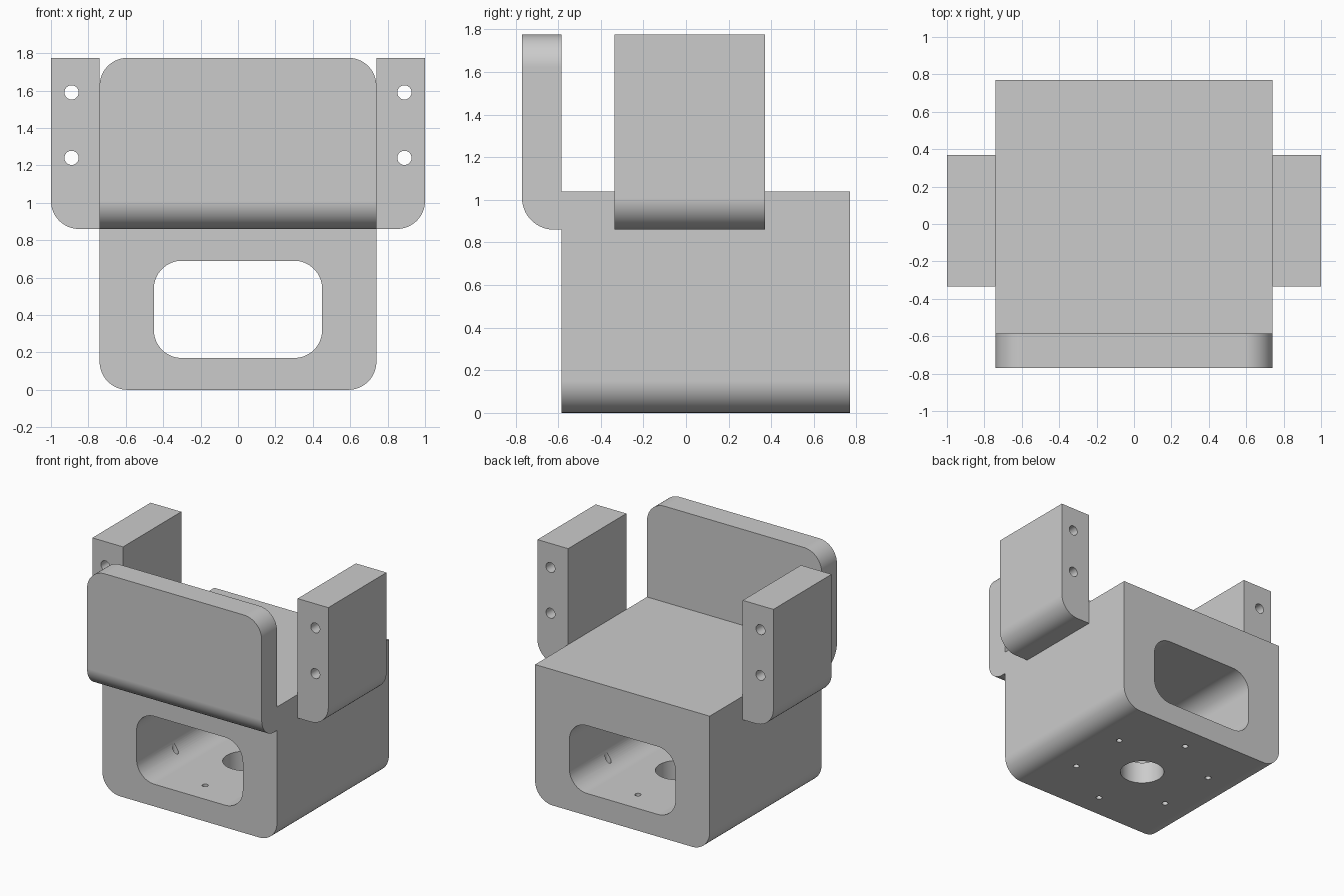
import bpy, bmesh
from math import sin, cos, pi, radians
from mathutils import Matrix, Vector

cube = bpy.data.objects.get("Cube")
if cube:
    bpy.data.objects.remove(cube, do_unlink=True)

# One plain grey for the whole part
grey = bpy.data.materials.new("plain_grey")
grey.use_nodes = True
colour = (0.6, 0.6, 0.6, 1)
grey.diffuse_color = colour
grey.node_tree.nodes["Principled BSDF"].inputs["Base Color"].default_value = colour

R = 0.15          # fillet radius
WIDE = 0.74       # half width of the body
FRONT, BACK = -0.585, 0.77
MID = (FRONT + BACK) / 2
TOP = 1.775
LEDGE = 0.86      # underside of arms and plate


def rounded(u0, u1, v0, v1, corners):
    """Rectangle outline; corners lists which of bl, br, tr, tl are filleted."""
    points = []
    for i, name in enumerate(("bl", "br", "tr", "tl")):
        u = u1 if name[1] == "r" else u0
        v = v1 if name[0] == "t" else v0
        if name not in corners:
            points.append((u, v))
            continue
        cu = u - R if name[1] == "r" else u + R
        cv = v - R if name[0] == "t" else v + R
        for k in range(17):
            a = pi + (i + k / 16) * pi / 2
            points.append((cu + R * cos(a), cv + R * sin(a)))
    return points


def make(name, bm):
    bmesh.ops.recalc_face_normals(bm, faces=bm.faces)
    mesh = bpy.data.meshes.new(name)
    bm.to_mesh(mesh)
    bm.free()
    mesh.materials.append(grey)
    ob = bpy.data.objects.new(name, mesh)
    bpy.context.collection.objects.link(ob)
    return ob


def extrude(name, outline, axis, start, end):
    """Extrude a (u, z) outline along x or y."""
    bm = bmesh.new()
    place = (lambda u, z: (u, start, z)) if axis == "y" else (lambda u, z: (start, u, z))
    face = bm.faces.new([bm.verts.new(place(u, z)) for u, z in outline])
    new = bmesh.ops.extrude_face_region(bm, geom=[face])["geom"]
    step = Vector((0, end - start, 0) if axis == "y" else (end - start, 0, 0))
    bmesh.ops.translate(bm, vec=step, verts=[g for g in new if isinstance(g, bmesh.types.BMVert)])
    return make(name, bm)


def drill(name, centre, radius, depth, along_y=False):
    bm = bmesh.new()
    turn = Matrix.Rotation(radians(90), 4, "X") if along_y else Matrix()
    bmesh.ops.create_cone(bm, cap_ends=True, segments=40, radius1=radius, radius2=radius,
                          depth=depth, matrix=Matrix.Translation(centre) @ turn)
    return make(name, bm)


def cut(ob, cutters):
    """Subtract the cutters, then bake the result and remove them."""
    for cutter in cutters:
        mod = ob.modifiers.new("cut", "BOOLEAN")
        mod.operation, mod.solver, mod.object = "DIFFERENCE", "EXACT", cutter
        cutter.hide_render = True
    bpy.context.view_layer.update()
    baked = bpy.data.meshes.new_from_object(
        ob.evaluated_get(bpy.context.evaluated_depsgraph_get()))
    ob.modifiers.clear()
    ob.data = baked
    for cutter in cutters:
        bpy.data.objects.remove(cutter, do_unlink=True)


# Body with the tunnel, the floor opening and a ring of six screw holes
body = extrude("body", rounded(-WIDE, WIDE, 0, 1.04, ("bl", "br")), "y", FRONT, BACK)
tunnel = extrude("tunnel_cutter", rounded(-0.45, 0.45, 0.17, 0.69, ("bl", "br", "tr", "tl")),
                 "y", FRONT - 0.1, BACK + 0.1)
tools = [tunnel, drill("floor_opening_cutter", (0, MID, 0.1), 0.16, 0.6)]
for i in range(6):
    a = radians(30 + 60 * i)
    tools.append(drill("screw_hole_cutter", (0.49 * cos(a), MID + 0.49 * sin(a), 0.1), 0.022, 0.6))
cut(body, tools)

# Side arms, each drilled front to back twice
arms = []
for side, s in (("left", 1), ("right", -1)):
    u0, u1 = sorted((s * WIDE, s))
    arm = extrude(side + "_arm", rounded(u0, u1, LEDGE, TOP, ("br" if s > 0 else "bl",)),
                  "y", -0.335, 0.37)
    cut(arm, [drill("arm_hole_cutter", (s * 0.89, 0, z), 0.038, 2, True) for z in (1.24, 1.59)])
    arms.append(arm)

# Front plate: lower front edge rounded, then upper corners trimmed round
plate = extrude("front_plate", rounded(-BACK, FRONT, LEDGE, TOP, ("bl",)), "x", -WIDE, WIDE)
shape = extrude("plate_shape", rounded(-WIDE, WIDE, 0.5, TOP, ("tr", "tl")), "y", -1, 0)
mod = plate.modifiers.new("trim", "BOOLEAN")
mod.operation, mod.solver, mod.object = "INTERSECT", "EXACT", shape
cut(plate, [])
bpy.data.objects.remove(shape, do_unlink=True)

# Smooth fillets and bores, crisp edges, flat sides kept even
for ob in [body, plate] + arms:
    bpy.ops.object.select_all(action="DESELECT")
    ob.select_set(True)
    bpy.context.view_layer.objects.active = ob
    bpy.ops.object.shade_smooth_by_angle(angle=radians(30))
    even = ob.modifiers.new("even_normals", "WEIGHTED_NORMAL")
    even.keep_sharp = True
